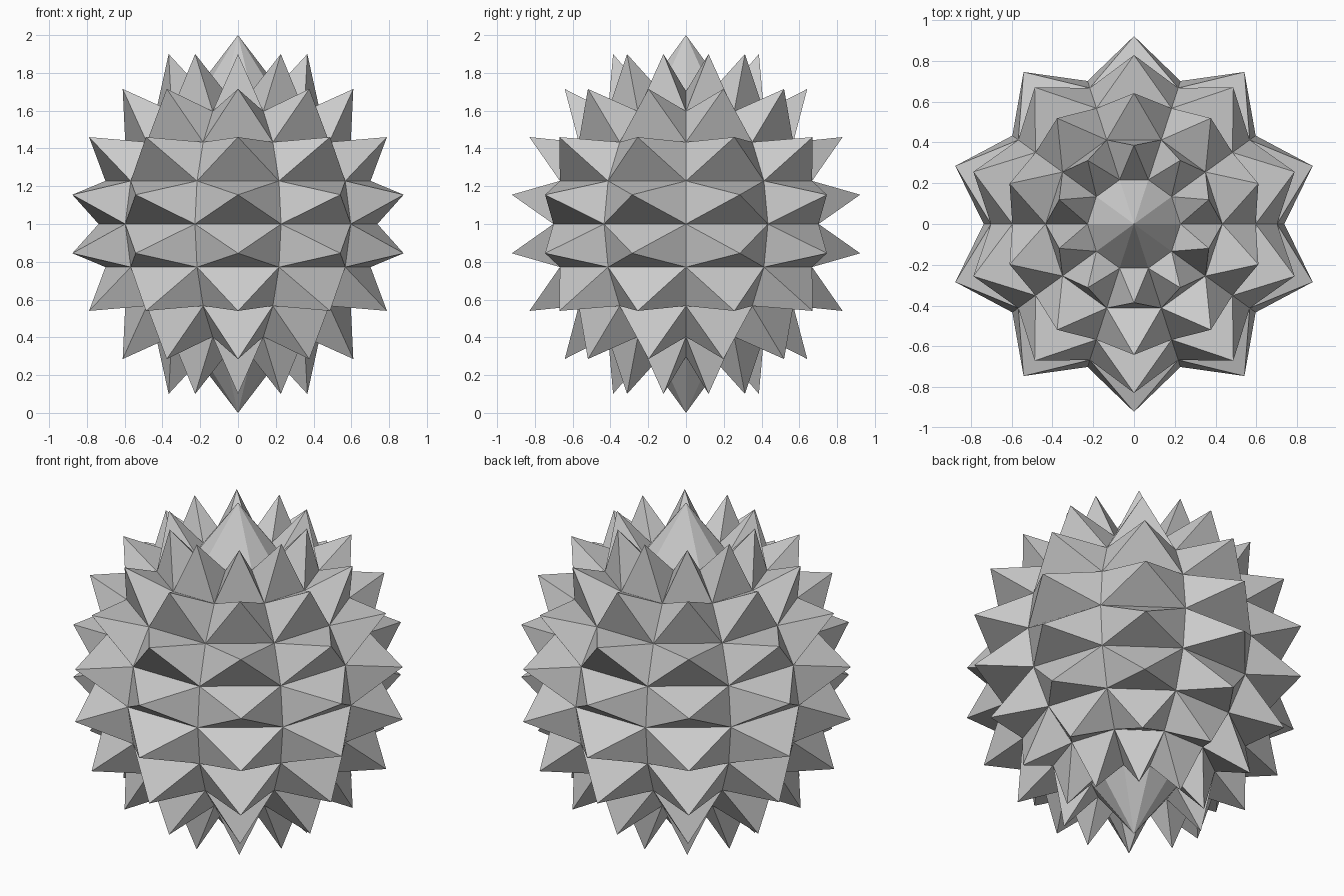
import bpy, bmesh
from math import sin, cos, radians

if "Cube" in bpy.data.objects:
    bpy.data.objects.remove(bpy.data.objects["Cube"])

SIDES = 10      # segments around
R = 0.738       # core ball radius
# spike tips (radius, height from centre), equator to pole
TIPS = [(0.922, 0.155), (0.829, 0.46), (0.642, 0.715), (0.386, 0.90)]
POLE = 1.0

bm = bmesh.new()


def point(radius, height, step):
    a = radians(360 / SIDES * step)
    return bm.verts.new((radius * cos(a), radius * sin(a), 1 + height))


# core ball rings every 18 degrees of latitude, -72 to 72
rings = []
for k in range(-4, 5):
    lat = radians(18 * k)
    rings.append([point(R * cos(lat), R * sin(lat), i) for i in range(SIDES)])


def spike(base, tip):
    for a, b in zip(base, base[1:] + base[:1]):
        bm.faces.new((a, b, tip))


# four-sided spikes on every band
tip_rows = [(r, -z) for r, z in reversed(TIPS)] + TIPS
for (r, z), low, high in zip(tip_rows, rings, rings[1:]):
    for i in range(SIDES):
        j = (i + 1) % SIDES
        spike([low[i], low[j], high[j], high[i]], point(r, z, i + 0.5))

# ten-sided spikes at the poles
spike(rings[-1], point(0, POLE, 0))
spike(rings[0][::-1], point(0, -POLE, 0))

bmesh.ops.recalc_face_normals(bm, faces=bm.faces)
mesh = bpy.data.meshes.new("spiked_ball")
bm.to_mesh(mesh)
bm.free()
bpy.context.collection.objects.link(bpy.data.objects.new("spiked_ball", mesh))
